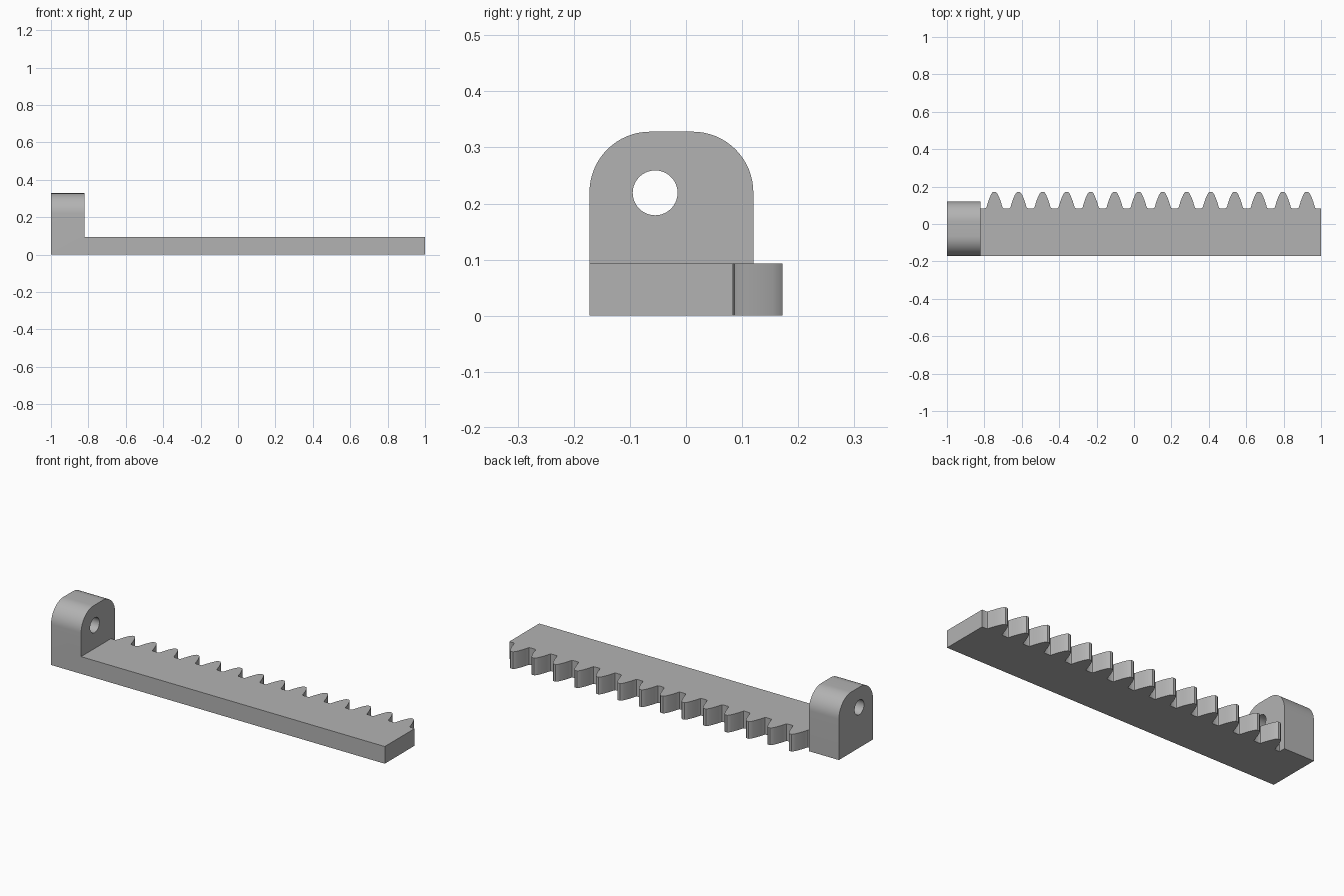
import bpy, bmesh
from math import pi, cos, sin, radians
from mathutils import Vector

cube = bpy.data.objects.get("Cube")
if cube:
    bpy.data.objects.remove(cube, do_unlink=True)

# One plain grey for the whole piece
grey = bpy.data.materials.new("plain grey")
grey.use_nodes = True
colour = (0.45, 0.45, 0.45, 1)
grey.diffuse_color = colour
grey.node_tree.nodes["Principled BSDF"].inputs["Base Color"].default_value = colour


def arc(cx, cy, r, start, end, steps):
    return [(cx + r * cos(start + (end - start) * i / steps),
             cy + r * sin(start + (end - start) * i / steps)) for i in range(steps + 1)]


def extrude_profile(name, loops, place, direction):
    """Fill closed loops (outer, then holes) and extrude them into a solid."""
    bm = bmesh.new()
    edges = []
    for loop in loops:
        vs = [bm.verts.new(place(a, b)) for a, b in loop]
        edges += [bm.edges.new((v, vs[i - 1])) for i, v in enumerate(vs)]
    bmesh.ops.triangle_fill(bm, use_beauty=True, edges=edges)
    ext = bmesh.ops.extrude_face_region(bm, geom=bm.faces[:], use_keep_orig=True)
    bmesh.ops.translate(bm, vec=Vector(direction),
                        verts=[g for g in ext["geom"] if isinstance(g, bmesh.types.BMVert)])
    bmesh.ops.recalc_face_normals(bm, faces=bm.faces[:])
    mesh = bpy.data.meshes.new(name)
    bm.to_mesh(mesh)
    bm.free()
    mesh.materials.append(grey)
    obj = bpy.data.objects.new(name, mesh)
    bpy.context.collection.objects.link(obj)
    return obj


FRONT, ROOT, BAR_TOP = -0.172, 0.084, 0.093
STEP_X = -0.82

# Toothed bar: one curved flank, mirrored and repeated along the back edge
flank = [(0.050, 0.084), (0.045, 0.086), (0.042, 0.092), (0.038, 0.106), (0.033, 0.122),
         (0.027, 0.138), (0.020, 0.154), (0.014, 0.165), (0.007, 0.172)]
tooth = [(-x, y) for x, y in flank] + flank[::-1]
outline = [(-0.9, FRONT), (-0.9, ROOT)]
for n in range(14):
    centre = -0.746 + n * 0.1285
    outline += [(centre + x, y) for x, y in tooth]
outline += [(1, ROOT), (1, FRONT)]
bar = extrude_profile("toothed_bar", [outline], lambda a, b: (a, b, 0), (0, 0, BAR_TOP))

# End bracket: upright block with rounded shoulders and a round bore
BACK, TOP, R = 0.12, 0.328, 0.108
shoulders = arc(BACK - R, TOP - R, R, 0, pi / 2, 16) + arc(FRONT + R, TOP - R, R, pi / 2, pi, 16)
bracket_outline = [(FRONT, 0), (BACK, 0)] + shoulders
bore = arc(-0.055, 0.219, 0.04, 0, 2 * pi, 40)[:-1]
rack = extrude_profile("toothed_rack", [bracket_outline, bore],
                       lambda a, b: (-1, a, b), (STEP_X + 1, 0, 0))

# Merge bar and bracket into one solid
union = rack.modifiers.new("union", "BOOLEAN")
union.operation = "UNION"
union.solver = "EXACT"
union.object = bar
bpy.ops.object.select_all(action="DESELECT")
bpy.context.view_layer.objects.active = rack
rack.select_set(True)
bpy.ops.object.modifier_apply(modifier=union.name)
bpy.data.objects.remove(bar, do_unlink=True)

# Clean flat faces, then smooth only the curved ones
bm = bmesh.new()
bm.from_mesh(rack.data)
bmesh.ops.remove_doubles(bm, verts=bm.verts[:], dist=0.0001)
bmesh.ops.dissolve_limit(bm, angle_limit=radians(1), verts=bm.verts[:], edges=bm.edges[:])
bm.to_mesh(rack.data)
bm.free()
bpy.ops.object.shade_smooth_by_angle(angle=radians(35))
